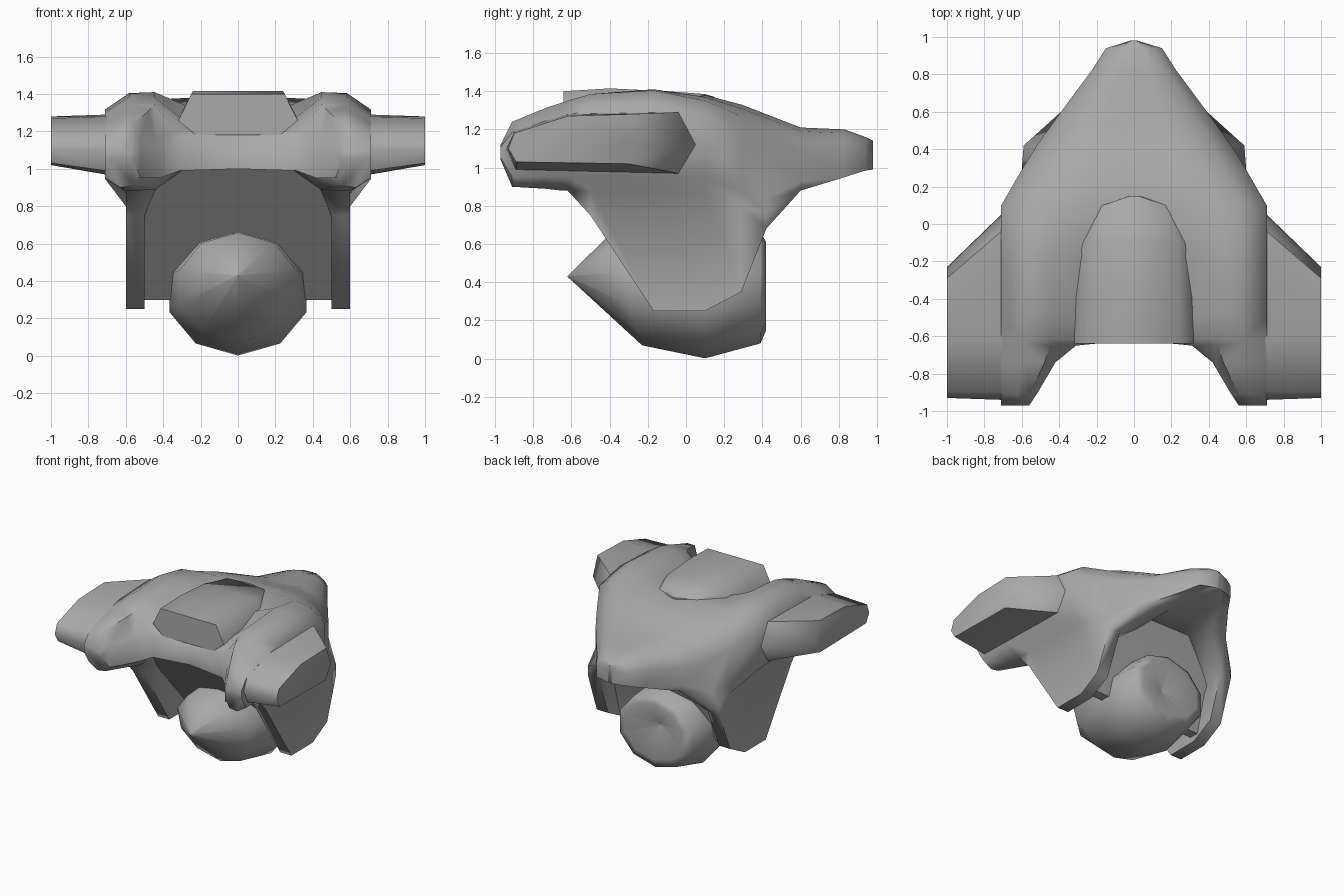
import bpy, bmesh, math

default = bpy.data.objects.get("Cube")
if default:
    bpy.data.objects.remove(default, do_unlink=True)

grey = bpy.data.materials.new("plain_grey")
grey.use_nodes = True
grey.diffuse_color = (0.4, 0.4, 0.4, 1)
grey.node_tree.nodes["Principled BSDF"].inputs["Base Color"].default_value = grey.diffuse_color


def loft(name, rings, mirror=False, angle=40):
    """Skin a row of closed rings, cap the ends and optionally mirror in x."""
    bm = bmesh.new()
    rows = [[bm.verts.new(p) for p in ring] for ring in rings]
    for a, b in zip(rows, rows[1:]):
        for i in range(len(a)):
            j = (i + 1) % len(a)
            bm.faces.new((a[i], a[j], b[j], b[i]))
    bm.faces.new(rows[0])
    bm.faces.new(rows[-1])
    bmesh.ops.remove_doubles(bm, verts=bm.verts, dist=0.0005)
    bmesh.ops.recalc_face_normals(bm, faces=bm.faces)
    # Drop walls lying on the mirror plane
    inner = [f for f in bm.faces if all(abs(v.co.x) < 0.001 for v in f.verts)]
    if mirror:
        bmesh.ops.delete(bm, geom=inner, context="FACES")
    mesh = bpy.data.meshes.new(name)
    bm.to_mesh(mesh)
    bm.free()
    mesh.materials.append(grey)
    obj = bpy.data.objects.new(name, mesh)
    bpy.context.collection.objects.link(obj)
    if mirror:
        obj.modifiers.new("Mirror", "MIRROR")
    bpy.ops.object.select_all(action="DESELECT")
    obj.select_set(True)
    bpy.context.view_layer.objects.active = obj
    bpy.ops.object.shade_smooth_by_angle(angle=math.radians(angle))


def hull_ring(y, inner, outer, crown, peak, low, under, slope, inset, flap):
    """Half section: crown, valley, shoulder, hanging side flap, underside."""
    h = peak - low
    edge = outer - inset
    inside = edge - (.1 if flap < low else 0)

    def across(share, least):
        return max(share * outer, inner + least * (outer - inner))

    return [(x, y, z) for x, z in (
        (inner, under), (inner, crown), (across(.36, .06), crown + .01),
        (across(.63, .2), peak), (across(.82, .55), peak - slope * h),
        (outer, peak - (.16 + 1.5 * slope) * h), (outer, low + .15 * h),
        (edge, low), (edge, flap), (inside, flap), (inside, max(flap, low - .15)),
        (across(.62, .2), low + .01), (across(.4, .1), under))]


# Hull: two front prongs merging into one body with side flaps and a tapered rear
hull_stations = [
    (-.97, .56, .71, 1.08, 1.12, 1.04, 1.05, 0, .04, 1.04),
    (-.91, .52, .71, 1.12, 1.24, .9, .95, 0, .08, .9),
    (-.74, .42, .71, 1.14, 1.31, .89, .95, 0, .1, .89),
    (-.65, .31, .71, 1.18, 1.34, .88, .99, 0, .11, .88),
    (-.62, 0, .71, 1.19, 1.35, .88, 1, 0, .11, .88),
    (-.5, 0, .71, 1.22, 1.385, .88, 1, 0, .11, .75),
    (-.17, 0, .71, 1.32, 1.41, .88, 1, .01, .11, .25),
    (.1, 0, .71, 1.37, 1.37, .87, 1, .04, .11, .25),
    (.29, 0, .6, 1.32, 1.31, .8, .96, .08, 0, .35),
    (.42, 0, .52, 1.27, 1.26, .76, .92, .1, -.07, .68),
    (.6, 0, .39, 1.2, 1.19, .88, .92, .12, 0, .88),
    (.83, 0, .22, 1.19, 1.18, .95, .96, .12, 0, .95),
    (.94, 0, .15, 1.15, 1.14, .985, .985, .12, 0, .985),
    (.98, 0, .02, 1.13, 1.13, .99, .99, .1, 0, .99)]
loft("hull", [hull_ring(*s) for s in hull_stations], mirror=True, angle=58)

# Sloping core between the flaps
core = [(-.56, 1.01), (.06, .3), (.14, .3), (.22, .6), (.38, .95)]
loft("core", [[(x, y, z) for y, z in core] for x in (-.51, .51)])

# Side pods, swept back at the outer end
pod_root = [(-.94, 1.1), (-.9, 1.19), (-.62, 1.28), (-.04, 1.29), (.05, 1.12), (-.04, .97), (-.89, .99)]
pod_tip = [(-.93, 1.1), (-.9, 1.18), (-.62, 1.27), (-.29, 1.28), (-.23, 1.13), (-.3, 1.02), (-.89, 1.03)]
loft("side_pods", [[(x, y, z) for y, z in outline] for x, outline in
                   ((.66, pod_root), (.71, pod_root), (1, pod_tip))], mirror=True, angle=55)

# Raised top panel
panel_rings = []
for y, half, top, drop in ((-.64, .32, 1.4, .22), (-.4, .31, 1.415, .2), (-.1, .3, 1.4, .15),
                           (.1, .21, 1.385, .1), (.15, .03, 1.37, .08)):
    right = [(half * .7, top - drop), (half, top - drop * .65), (half * .78, top)]
    outline = right + [(-x, z) for x, z in reversed(right)]
    panel_rings.append([(x, y, z) for x, z in outline])
loft("top_panel", panel_rings, angle=65)

# Lower pod: ten-sided, conical nose and dished rear
pod_rings = []
for y, tilt, radius, height, middle in (
        (-.62, 0, .001, .001, .43), (-.31, -.08, .33, .295, .365), (.1, 0, .385, .335, .337),
        (.39, 0, .34, .29, .37), (.42, 0, .27, .23, .38), (.32, 0, .001, .001, .4)):
    ring = []
    for i in range(10):
        a = math.tau * i / 10
        up = -math.cos(a)
        ring.append((radius * math.sin(a), y + tilt * up, middle + height * up))
    pod_rings.append(ring)
loft("lower_pod", pod_rings, angle=70)
